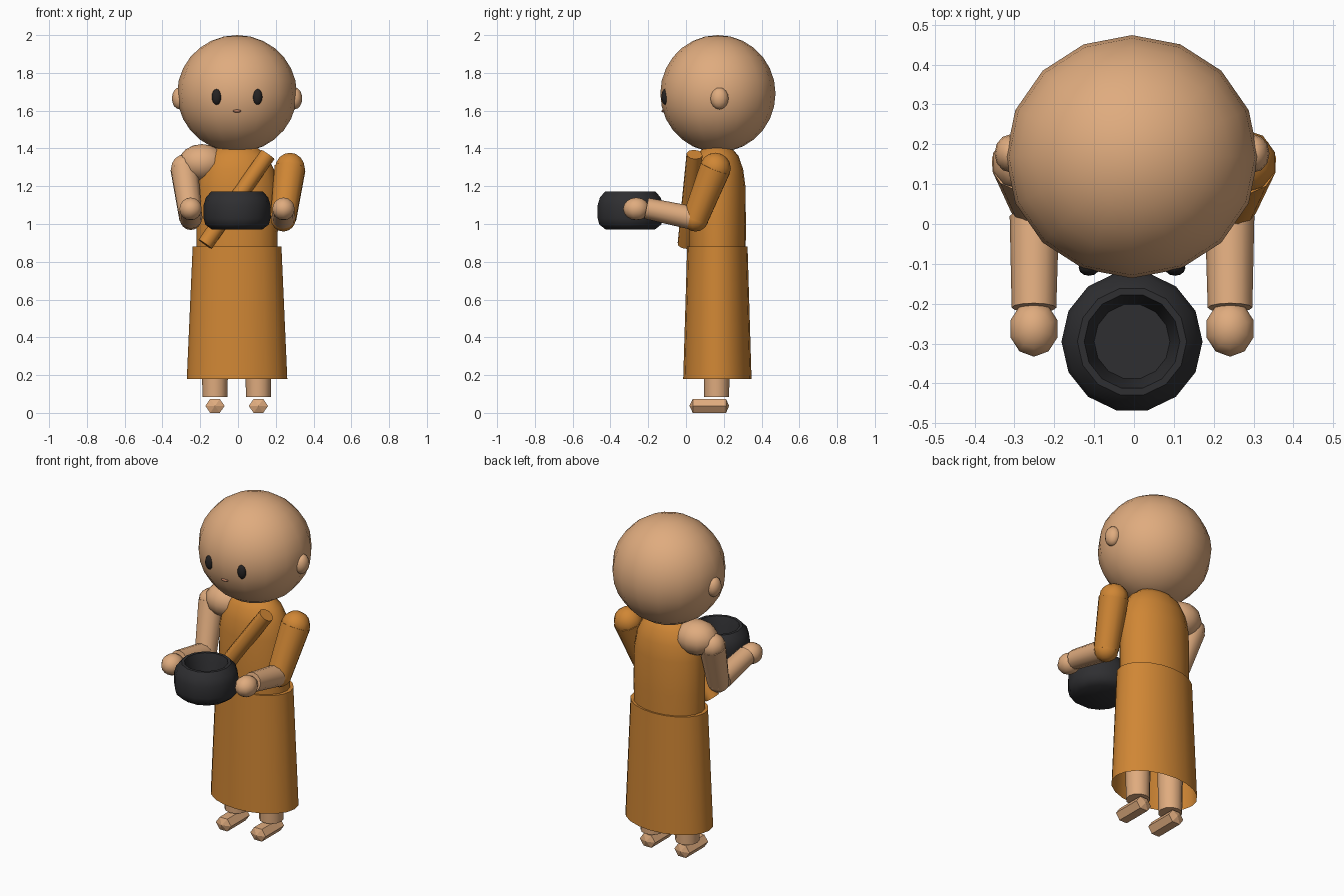
import bpy, bmesh, math
from mathutils import Vector, Matrix

if "Cube" in bpy.data.objects:
    bpy.data.objects.remove(bpy.data.objects["Cube"])

CX, CY = -0.005, 0.166   # body axis


def material(name, rgb):
    m = bpy.data.materials.new(name)
    m.diffuse_color = (*rgb, 1)
    m.use_nodes = True
    m.node_tree.nodes["Principled BSDF"].inputs["Base Color"].default_value = m.diffuse_color
    return m


SKIN = material("skin", (0.74, 0.41, 0.21))
ROBE = material("robe_cloth", (0.63, 0.24, 0.035))
BLACK = material("dark_glaze", (0.028, 0.028, 0.031))
EYE = material("eye_black", (0.018, 0.016, 0.016))
LIP = material("lip", (0.45, 0.19, 0.11))


def finish(name, bm, mat, angle=40):
    bmesh.ops.recalc_face_normals(bm, faces=bm.faces)
    me = bpy.data.meshes.new(name)
    bm.to_mesh(me)
    bm.free()
    me.materials.append(mat)
    for p in me.polygons:
        p.use_smooth = angle > 0
    if angle:
        me.set_sharp_from_angle(angle=math.radians(angle))
    ob = bpy.data.objects.new(name, me)
    bpy.context.collection.objects.link(ob)
    return ob


def ball(name, loc, radii, mat, seg=12, rings=8, angle=50):
    bm = bmesh.new()
    bmesh.ops.create_uvsphere(bm, u_segments=seg, v_segments=rings, radius=1,
                              matrix=Matrix.Translation(loc) @ Matrix.Diagonal((*radii, 1)))
    return finish(name, bm, mat, angle)


def limb(name, a, b, r1, r2, mat, seg=12):
    a, b = Vector(a), Vector(b)
    d = b - a
    rot = d.to_track_quat('Z', 'Y').to_matrix().to_4x4()
    bm = bmesh.new()
    bmesh.ops.create_cone(bm, cap_ends=True, segments=seg, radius1=r1, radius2=r2, depth=d.length,
                          matrix=Matrix.Translation((a + b) / 2) @ rot)
    return finish(name, bm, mat)


def lathe(name, profile, loc, mat, seg, sy=1.0, caps=(True, True), angle=40):
    """Stack elliptical rings of (x radius, z); y radius is x radius * sy."""
    bm = bmesh.new()
    rings = []
    for r, z in profile:
        rings.append([bm.verts.new((loc[0] + r * math.cos(t), loc[1] + r * sy * math.sin(t), z))
                      for t in (2 * math.pi * i / seg for i in range(seg))])
    for lo, hi in zip(rings, rings[1:]):
        for i in range(seg):
            j = (i + 1) % seg
            bm.faces.new((lo[i], lo[j], hi[j], hi[i]))
    for ring, cap in zip((rings[0], rings[-1]), caps):
        if cap:
            bm.faces.new(ring)
    return finish(name, bm, mat, angle)


# Head and face
ball("head", (CX, CY + 0.003, 1.69), (0.317, 0.305, 0.31), SKIN, 16, 14)
ball("mouth", (CX, -0.118, 1.598), (0.022, 0.012, 0.008), LIP, 8, 6)
for side, tag in ((-1, "left"), (1, "right")):
    ball(f"ear_{tag}", (CX + side * 0.305, 0.177, 1.665), (0.04, 0.048, 0.058), SKIN, 12, 8)
    ball(f"eye_{tag}", (CX + side * 0.108, -0.11, 1.673), (0.026, 0.02, 0.042), EYE, 12, 8)

# Robe body and skirt
lathe("robe_torso", [(0.214, 0.86), (0.216, 1.0), (0.212, 1.2), (0.195, 1.29),
                     (0.16, 1.36), (0.10, 1.41), (0.03, 1.425)],
      (CX, CY), ROBE, 20, sy=0.7)
lathe("robe_skirt", [(0.266, 0.18), (0.235, 0.88)], (CX, CY), ROBE, 20, sy=0.68,
      caps=(False, True))

# Shoulder sash across the chest
limb("robe_sash", (-0.174, -0.002, 0.893), (0.158, 0.045, 1.368), 0.043, 0.043, ROBE, 10)

# Bare shoulder
ball("bare_shoulder", (-0.19, CY, 1.325), (0.125, 0.108, 0.098), SKIN, 12, 8)

# Arms: left side bare, right side sleeved
for side, tag, mat, top, low in ((-1, "left", SKIN, 0.074, 0.062), (1, "right", ROBE, 0.084, 0.07)):
    shoulder = (CX + side * 0.28, 0.155, 1.295)
    elbow = (CX + side * 0.245, 0.05, 1.03)
    wrist = (CX + side * 0.246, -0.21, 1.083)
    limb(f"upper_arm_{tag}", shoulder, elbow, top, low, mat)
    ball(f"shoulder_cap_{tag}", shoulder, (top * 0.98,) * 3, mat, 10, 8)
    ball(f"elbow_{tag}", elbow, (low,) * 3, mat, 10, 8)
    limb(f"forearm_{tag}", (elbow[0], 0.02, 1.035), wrist, 0.062, 0.056, SKIN)
    ball(f"hand_{tag}", (wrist[0], -0.263, 1.08), (0.062, 0.07, 0.06), SKIN, 10, 8)

# Legs and feet
for side, tag in ((-1, "left"), (1, "right")):
    x = CX - 0.002 + side * 0.115
    limb(f"leg_{tag}", (x, 0.162, 0.083), (x, 0.162, 0.55), 0.066, 0.075, SKIN)
    bm = bmesh.new()
    rows = []
    for y in (0.036, 0.212):
        rows.append([bm.verts.new((x + 0.051 * math.cos(t), y, 0.037 + 0.0427 * math.sin(t)))
                     for t in (math.pi / 3 * i for i in range(6))])
    tips = [bm.verts.new((x, y, 0.037)) for y in (0.018, 0.228)]
    for i in range(6):
        j = (i + 1) % 6
        bm.faces.new((rows[0][i], rows[0][j], rows[1][j], rows[1][i]))
        for tip, row in zip(tips, rows):
            bm.faces.new((tip, row[i], row[j]))
    finish(f"foot_{tag}", bm, SKIN, 0)

# Begging bowl: outside wall, rim, then hollow inside
lathe("bowl", [(0.135, 0.972), (0.168, 0.997), (0.177, 1.03), (0.177, 1.1), (0.165, 1.14),
               (0.137, 1.172), (0.12, 1.172), (0.108, 1.13), (0.095, 1.06)],
      (CX, -0.295), BLACK, 14, angle=45)

# Rest the feet exactly on the ground plane
for ob in bpy.data.objects:
    if ob.name.startswith("foot"):
        ob.location.z -= min(v.co.z for v in ob.data.vertices)
